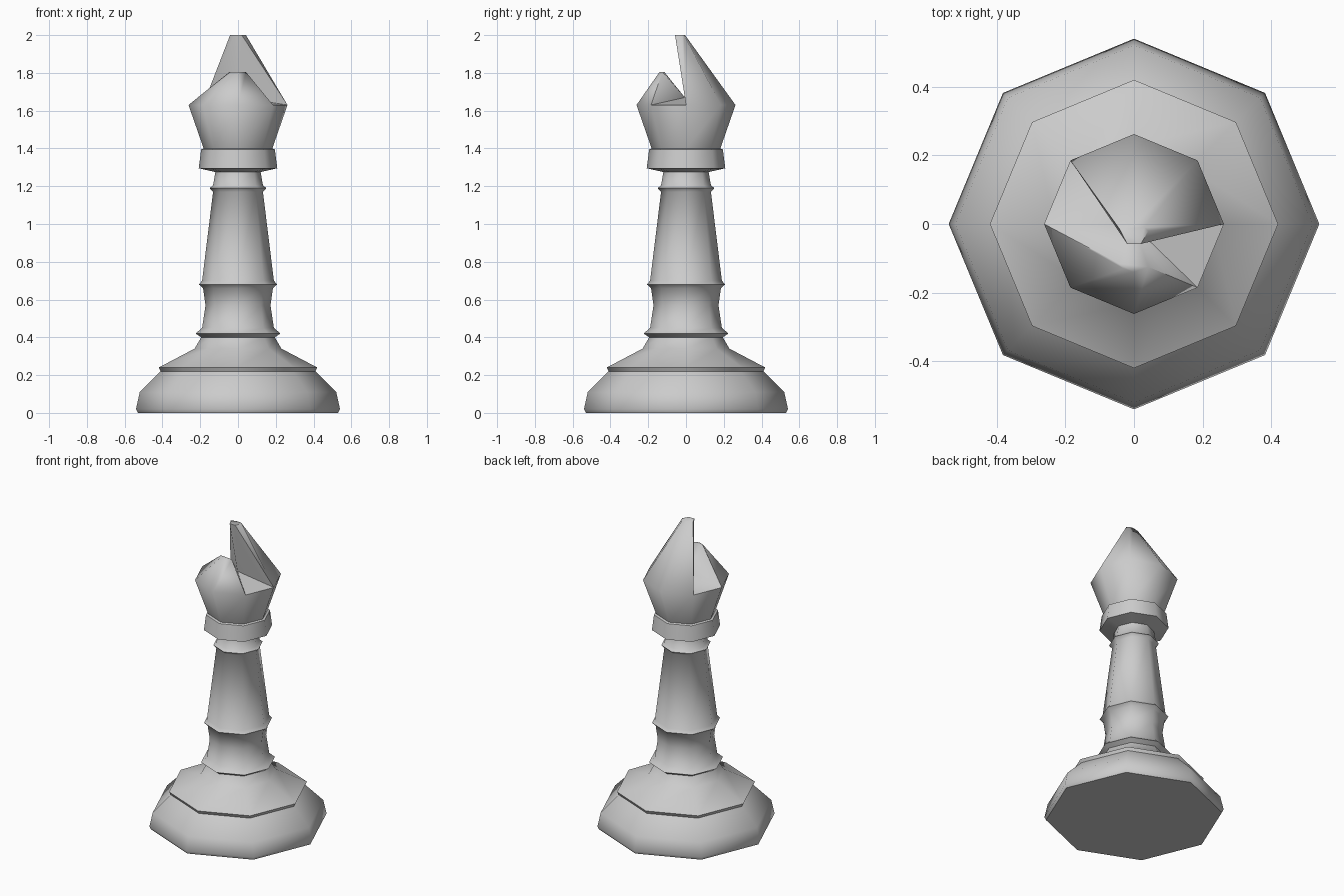
import bpy, bmesh
from math import cos, sin, pi, radians

if "Cube" in bpy.data.objects:
    bpy.data.objects.remove(bpy.data.objects["Cube"])

SIDES = 8


def ring(bm, r, z):
    return [bm.verts.new((r * cos(2 * pi * i / SIDES), r * sin(2 * pi * i / SIDES), z))
            for i in range(SIDES)]


def bridge(bm, low, high):
    for i in range(SIDES):
        j = (i + 1) % SIDES
        bm.faces.new((low[i], low[j], high[j], high[i]))


def finish(bm, name, angle=50):
    me = bpy.data.meshes.new(name)
    bm.to_mesh(me)
    bm.free()
    ob = bpy.data.objects.new(name, me)
    bpy.context.collection.objects.link(ob)
    me.shade_smooth()
    me.set_sharp_from_angle(angle=radians(angle))
    return ob


def lathe(name, profile, bottom=False):
    bm = bmesh.new()
    rings = [ring(bm, r, z) for r, z in profile]
    for low, high in zip(rings, rings[1:]):
        bridge(bm, low, high)
    if bottom:
        bm.faces.new(rings[0][::-1])
    return finish(bm, name)


# Wide stepped foot
lathe("base", [(.53, 0), (.54, .02), (.52, .11), (.41, .22), (.42, .24),
               (.23, .34), (.195, .40)], bottom=True)
# Tapered stem with three beads
lathe("stem", [(.195, .40), (.225, .42), (.19, .45), (.172, .57), (.185, .66),
               (.207, .68), (.19, .70), (.132, 1.17), (.15, 1.19), (.132, 1.205),
               (.12, 1.275)])
# Collar under the head
lathe("collar", [(.12, 1.275), (.208, 1.295), (.195, 1.395), (.182, 1.40)])

# Head: octagonal bulb split by a notch into a tall back and a low front
bm = bmesh.new()
low, rim = ring(bm, .182, 1.40), ring(bm, .262, 1.63)
bridge(bm, low, rim)
back = [bm.verts.new((x, y, 2.0)) for x, y in
        ((.042, -.02), (.03, -.01), (0, -.005), (-.042, -.015))]
front = [bm.verts.new((x, y, 1.805)) for x, y in
         ((-.045, -.115), (-.03, -.13), (0, -.14), (.042, -.125))]
lip_l, lip_r = (bm.verts.new((x, -.058, 2.0)) for x in (-.02, .02))
valley = bm.verts.new((0, -.006, 1.67))
for top, start in ((back, 0), (front, 4)):
    for k in range(3):
        a = start + k
        bm.faces.new((rim[a], rim[a + 1], top[k + 1], top[k]))
for f in (
    back + [lip_l, lip_r],                # tip
    front,                                # top of the front part
    (front[0], front[3], valley),         # front wall of the notch
    (rim[4], front[0], valley), (front[3], rim[7], valley),
    (rim[3], rim[4], valley), (rim[7], rim[0], valley),
    (lip_l, valley, lip_r),               # back wall of the notch
    (rim[3], lip_l, back[3]), (rim[3], valley, lip_l),
    (rim[0], lip_r, valley), (rim[0], back[0], lip_r),
):
    bm.faces.new(f)
bmesh.ops.recalc_face_normals(bm, faces=bm.faces[:])
finish(bm, "head", 60)
